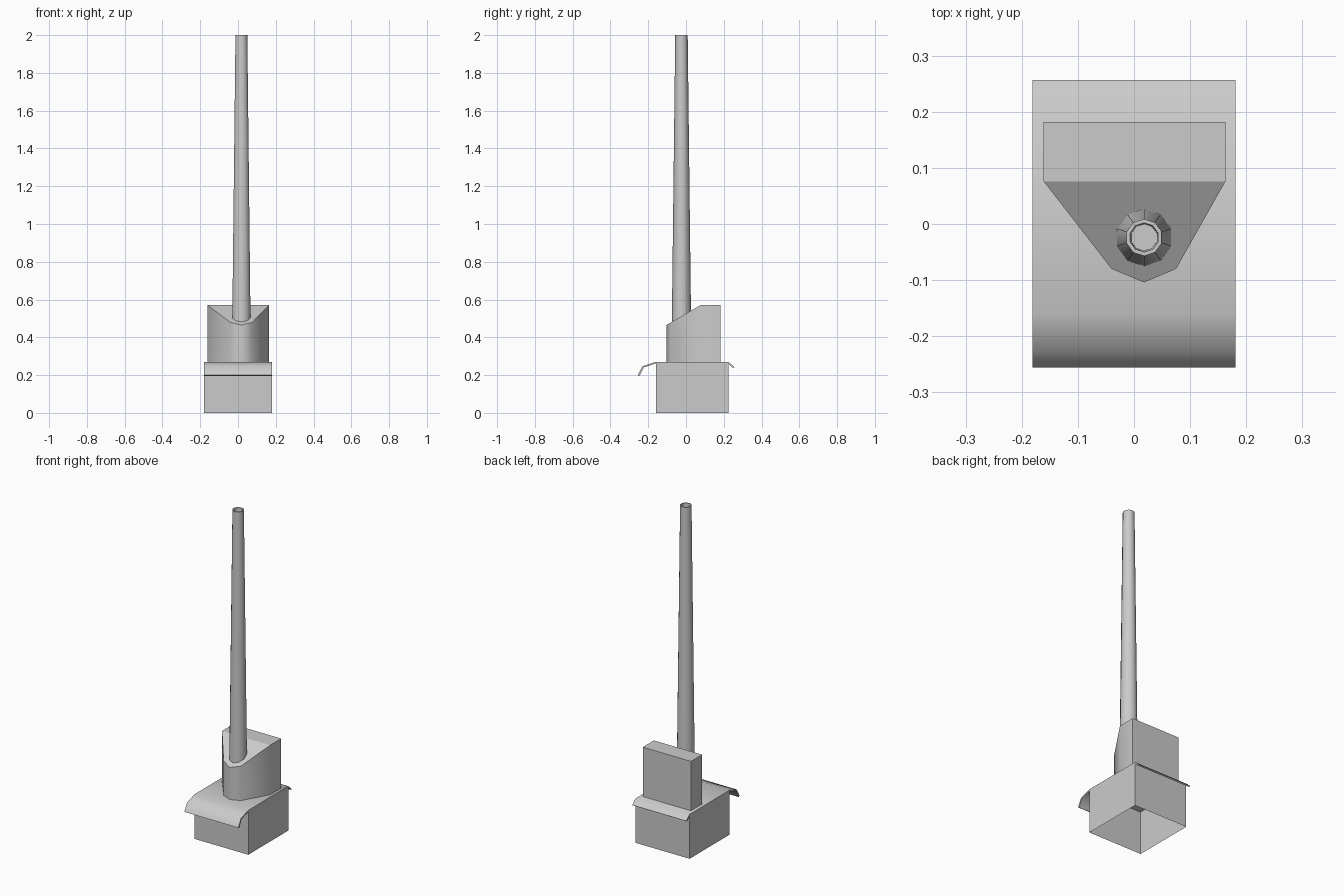
import bpy, bmesh
from math import radians, sin, cos, pi

if "Cube" in bpy.data.objects:
    bpy.data.objects.remove(bpy.data.objects["Cube"])


def make(name, verts, faces, angle=None, flat=()):
    """Build a mesh object; optionally smooth it, keeping chosen faces flat."""
    me = bpy.data.meshes.new(name)
    me.from_pydata(verts, [], faces)
    ob = bpy.data.objects.new(name, me)
    bpy.context.collection.objects.link(ob)
    bm = bmesh.new()
    bm.from_mesh(me)
    bmesh.ops.recalc_face_normals(bm, faces=bm.faces)
    bm.faces.ensure_lookup_table()
    if angle:
        for f in bm.faces:
            f.smooth = f.index not in flat
        for e in bm.edges:
            e.smooth = (e.calc_face_angle(0) < radians(angle)
                        and all(f.smooth for f in e.link_faces))
    bm.to_mesh(me)
    bm.free()
    return ob


def loft(rings):
    """Vertices and side quads for a stack of closed rings."""
    n = len(rings[0])
    faces = [(r * n + i, r * n + (i + 1) % n, (r + 1) * n + (i + 1) % n, (r + 1) * n + i)
             for r in range(len(rings) - 1) for i in range(n)]
    return [v for ring in rings for v in ring], faces


# Base: thin walls, open underneath, closed by the roof sheet
W = 0.181
rect = [(-W, -0.16), (W, -0.16), (W, 0.224), (-W, 0.224)]
v, f = loft([[(x, y, z) for x, y in rect] for z in (0, 0.265)])
make("base_walls", v, f)

# Roof sheet: thin curved profile extruded across the width
upper = [(-0.256, 0.2), (-0.23, 0.247), (-0.16, 0.27), (0.224, 0.27), (0.257, 0.242)]
lower = [(0.25, 0.237), (0.222, 0.262), (-0.157, 0.262), (-0.223, 0.241), (-0.247, 0.195)]
prof = upper + lower
v, f = loft([[(x, y, z) for y, z in prof] for x in (-W, W)])
n = len(prof)
caps = [(i, i + 1, n - 2 - i, n - 1 - i) for i in range(4)]
caps += [tuple(k + n for k in c) for c in caps]
make("roof_sheet", v, f + caps, 60, flat=range(n, n + 8))

# Upper block: tapered plan with a sloping front top
plan = [(-0.161, 0.182), (-0.161, 0.076), (-0.04, -0.08), (0.018, -0.104),
        (0.075, -0.08), (0.163, 0.076), (0.163, 0.182)]


def top_z(y):
    return 0.57 - max(0, 0.076 - y) * 0.105 / 0.18


v, f = loft([[(x, y, 0.265) for x, y in plan], [(x, y, top_z(y)) for x, y in plan]])
make("upper_block", v, f + [(7, 8, 12, 13), (8, 9, 10, 11, 12)], 50, flat=(6, 7, 8))

# Chimney: ten-sided taper with a recessed mouth
CX, CY, N = 0.018, -0.024, 10


def ring(r, z):
    return [(CX + r * sin(2 * pi * i / N), CY + r * cos(2 * pi * i / N), z) for i in range(N)]


v, f = loft([ring(0.051, 0.47), ring(0.033, 2.0), ring(0.026, 2.0), ring(0.024, 1.95)])
f.append(tuple(range(3 * N, 4 * N)))
make("chimney", v, f, 100 - 55, flat=range(N, 2 * N))
